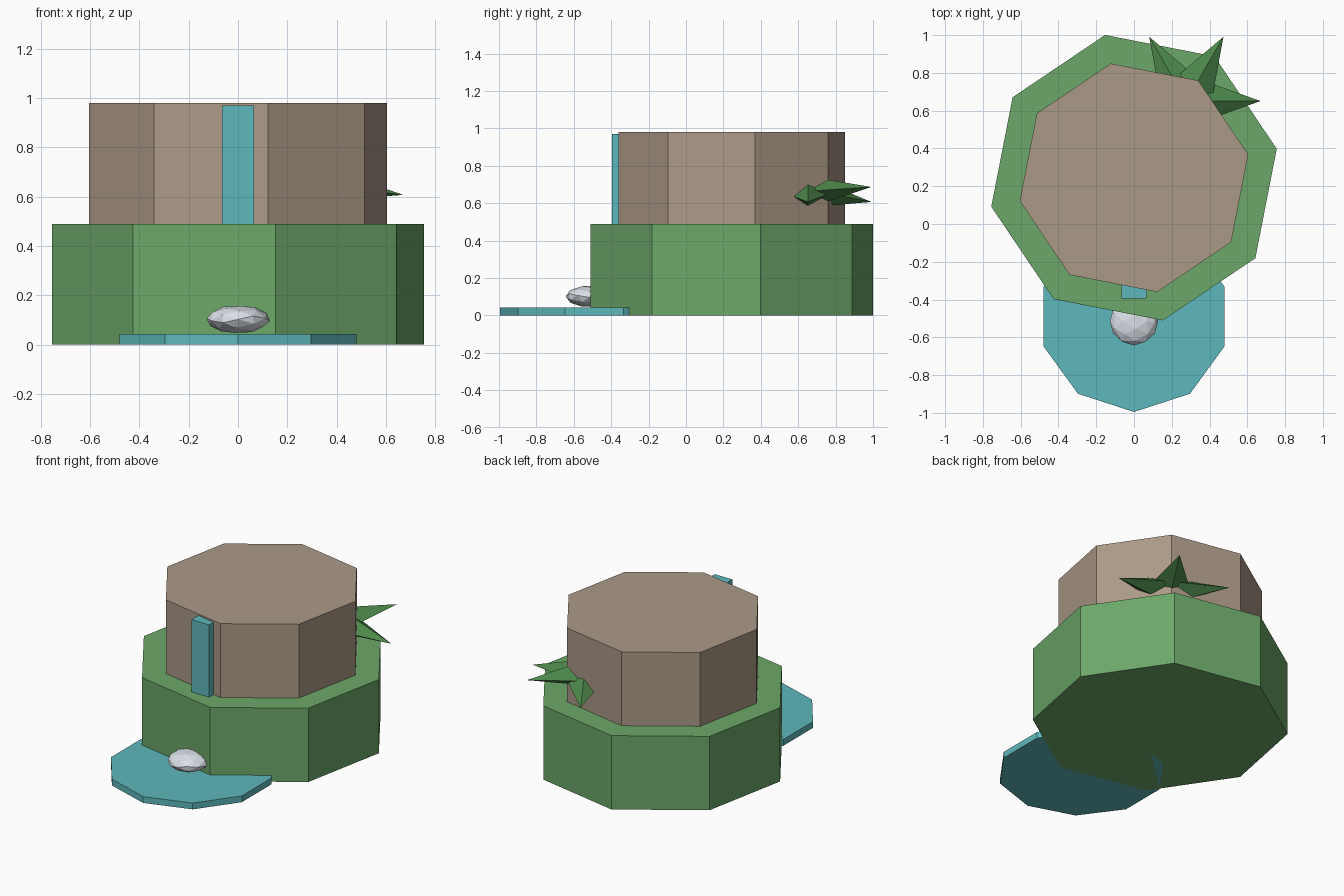
import bpy, bmesh
from math import sin, cos, pi, radians
from mathutils import Matrix, Vector

if "Cube" in bpy.data.objects:
    bpy.data.objects.remove(bpy.data.objects["Cube"])


def material(name, rgb):
    m = bpy.data.materials.new(name)
    m.diffuse_color = [(c / 255) ** 2.2 for c in rgb] + [1]
    m.use_nodes = True
    m.node_tree.nodes["Principled BSDF"].inputs["Base Color"].default_value = m.diffuse_color
    return m


GRASS = material("grass", (108, 166, 104))
STONE = material("stone", (170, 152, 134))
WATER = material("water", (94, 182, 186))
LEAF = material("leaf", (78, 135, 76))
FOAM = material("foam", (218, 224, 232))


def finish(name, bm, mat):
    bmesh.ops.remove_doubles(bm, verts=bm.verts, dist=1e-5)
    bmesh.ops.recalc_face_normals(bm, faces=bm.faces)
    mesh = bpy.data.meshes.new(name)
    bm.to_mesh(mesh)
    bm.free()
    mesh.materials.append(mat)
    ob = bpy.data.objects.new(name, mesh)
    bpy.context.collection.objects.link(ob)
    return ob


def prism(name, sides, radius, centre, z0, z1, turn, mat):
    bm = bmesh.new()
    ring = [bm.verts.new((centre[0] + radius * cos(turn + 2 * pi * i / sides),
                          centre[1] + radius * sin(turn + 2 * pi * i / sides), z0))
            for i in range(sides)]
    face = bm.faces.new(ring)
    top = bmesh.ops.extrude_face_region(bm, geom=[face], use_keep_orig=True)["geom"]
    bmesh.ops.translate(bm, vec=(0, 0, z1 - z0),
                        verts=[g for g in top if isinstance(g, bmesh.types.BMVert)])
    return finish(name, bm, mat)


# Two stacked octagonal terraces
prism("lower_terrace", 8, 0.771, (0, 0.245), 0, 0.49, 0.2, GRASS)
prism("upper_terrace", 8, 0.617, (0, 0.245), 0.49, 0.98, 0.2, STONE)

# Ten-sided pool at the foot
prism("pool", 10, 0.505, (0, -0.49), 0, 0.042, -pi / 2, WATER)

# Waterfall strip on the front of the upper terrace
bm = bmesh.new()
bmesh.ops.create_cube(bm, size=1, matrix=Matrix.Translation((0, -0.355, 0.73))
                      @ Matrix.Diagonal((0.13, 0.08, 0.48, 1)))
finish("waterfall", bm, WATER)

# Flattened faceted foam
bm = bmesh.new()
bmesh.ops.create_icosphere(bm, subdivisions=2, radius=0.128,
                           matrix=Matrix.Translation((0, -0.515, 0.102))
                           @ Matrix.Diagonal((1, 1, 0.45, 1))
                           @ Matrix.Rotation(radians(31.717), 4, 'Y'))
finish("foam", bm, FOAM)

# Fan of pointed four-sided leaves growing out of the stone
hub = Vector((0.277, 0.651, 0.66))
for i, (angle, tip_z) in enumerate([(0, 0.607), (60, 0.687), (120, 0.607)]):
    a = radians(angle)
    tip = Vector((hub.x + 0.393 * cos(a), hub.y + 0.393 * sin(a), tip_z))
    axis = (tip - hub).normalized()
    side = Vector((-sin(a), cos(a), 0))
    up = axis.cross(side)
    rot = Matrix((side, up, axis)).transposed().to_4x4()
    bm = bmesh.new()
    bmesh.ops.create_cone(bm, cap_ends=True, segments=4, radius1=0.14, radius2=0,
                          depth=(tip - hub).length,
                          matrix=Matrix.Translation((tip + hub) / 2) @ rot
                          @ Matrix.Diagonal((1, 0.6, 1, 1)))
    finish(f"leaf_{i + 1}", bm, LEAF)
